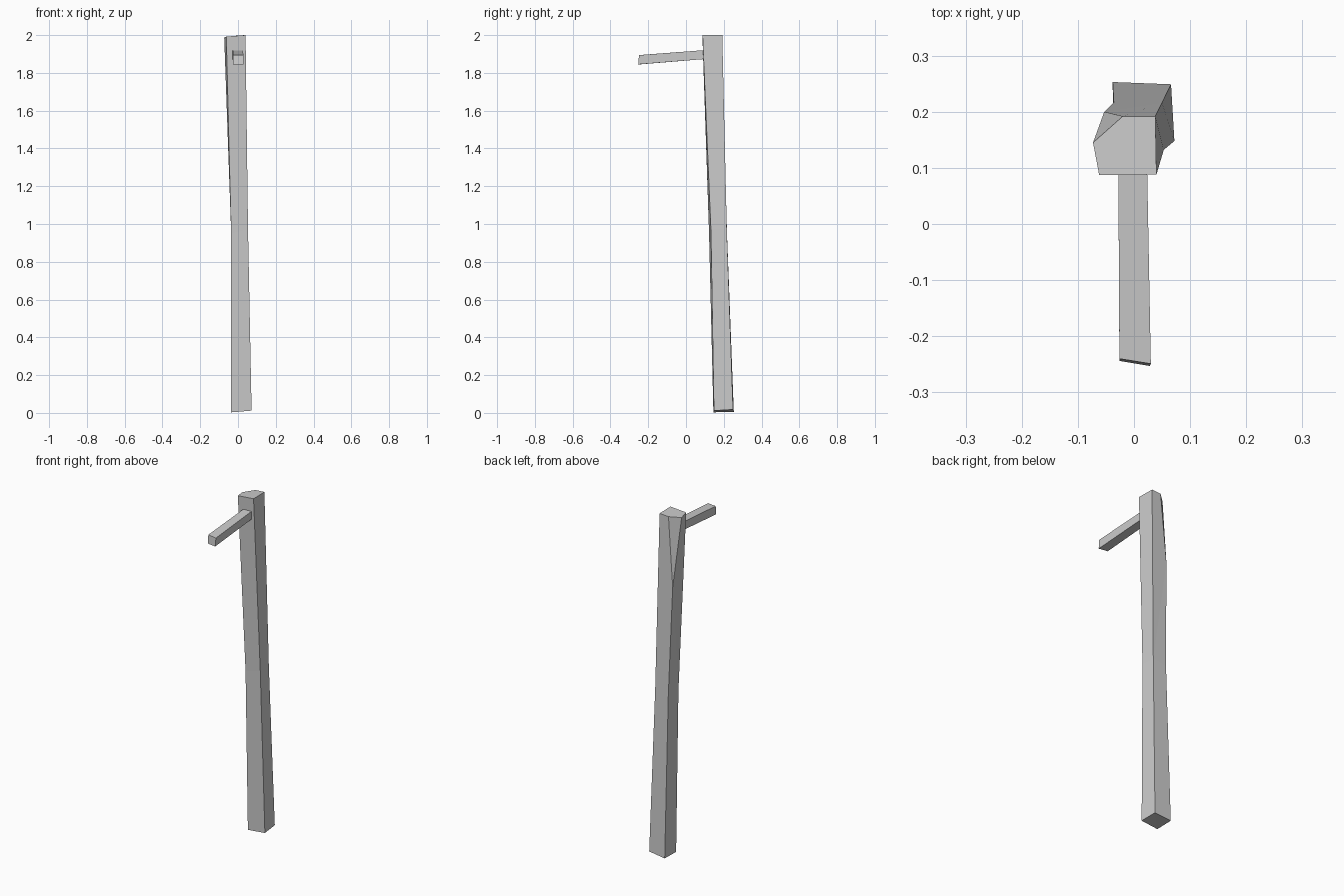
import bpy
import bmesh


def build(name, verts, faces):
    me = bpy.data.meshes.new(name)
    bm = bmesh.new()
    vs = [bm.verts.new(v) for v in verts]
    for f in faces:
        bm.faces.new([vs[i] for i in f])
    bmesh.ops.recalc_face_normals(bm, faces=bm.faces)
    bm.to_mesh(me)
    bm.free()
    ob = bpy.data.objects.new(name, me)
    bpy.context.collection.objects.link(ob)
    return ob


def sides(a, b, n=4):
    """Quads joining two rings starting at vertex a and b."""
    return [(a + i, a + (i + 1) % n, b + (i + 1) % n, b + i) for i in range(n)]


# Post: crooked hewn beam, rings run front-left, front-right, back-right, back-left
foot = [(-0.037, 0.145, 0.003), (0.072, 0.148, 0.012), (0.066, 0.249, 0.018), (-0.038, 0.253, 0.006)]
waist = [(-0.036, 0.122, 0.95), (0.053, 0.132, 0.97), (0.050, 0.216, 0.97), (-0.036, 0.217, 0.95)]
# Chip point, then the five-sided top with its cut back-left corner
chip = [(-0.053, 0.200, 1.59)]
top = [(-0.062, 0.087, 1.992), (0.040, 0.088, 2.0), (0.038, 0.192, 2.0),
       (-0.020, 0.192, 1.996), (-0.073, 0.145, 1.987)]
faces = [(0, 1, 2), (0, 2, 3)] + sides(0, 4)
faces += [(4, 5, 10, 9), (5, 6, 11, 10),            # front and right
          (6, 7, 8), (6, 8, 12, 11),                # back
          (7, 4, 8), (4, 9, 13, 8),                 # left
          (8, 13, 12), (9, 10, 11, 12, 13)]         # chip and top
build("post", foot + waist + chip + top, faces)

# Arm: square peg sloping down towards the front, set into the post
tip = [(-0.026, -0.244, 1.845), (0.028, -0.253, 1.845), (0.030, -0.249, 1.894), (-0.026, -0.240, 1.895)]
root = [(-0.028, 0.12, 1.875), (0.023, 0.12, 1.875), (0.023, 0.12, 1.922), (-0.028, 0.12, 1.922)]
build("arm", tip + root, sides(0, 4) + [(0, 1, 2, 3), (4, 5, 6, 7)])
